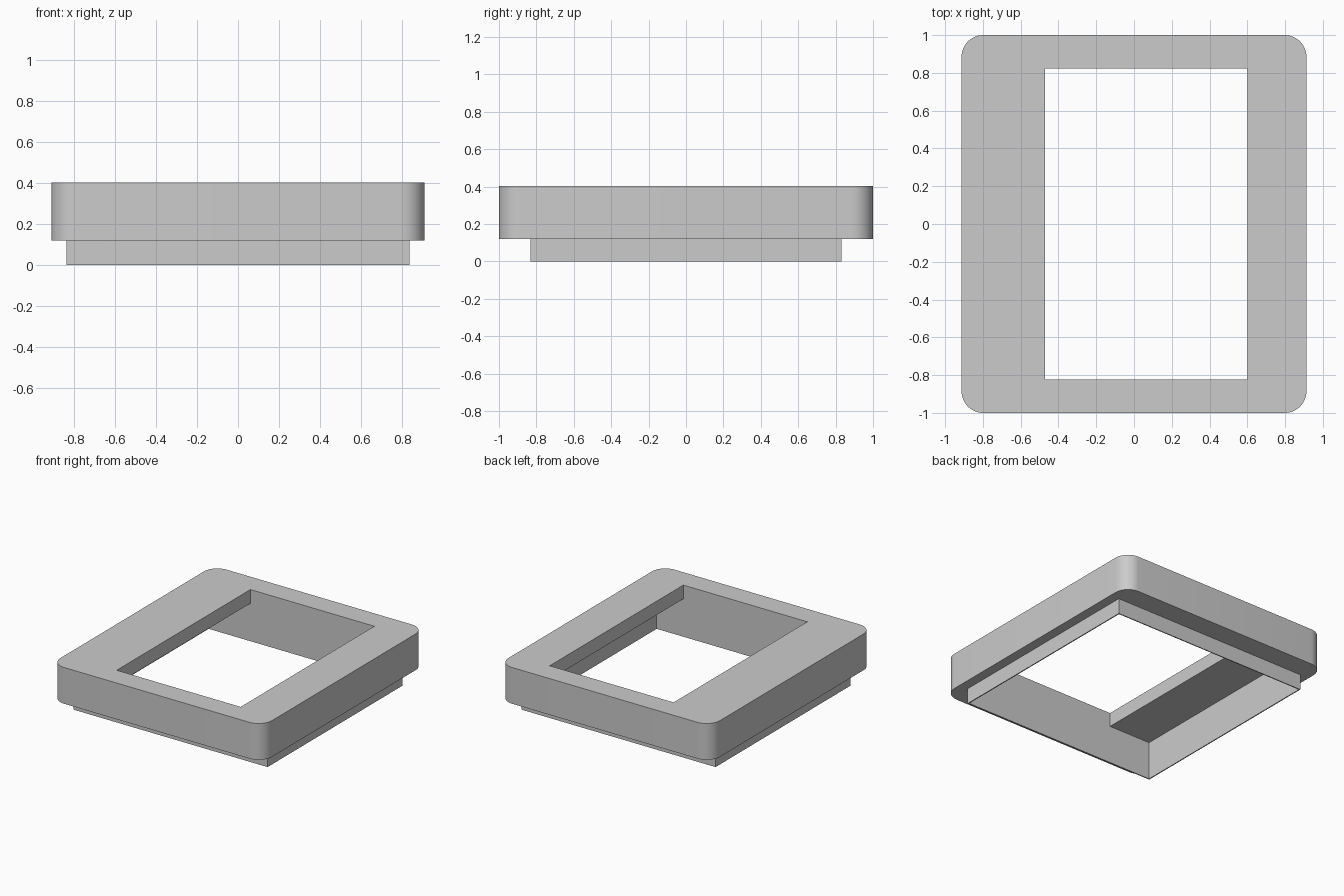
import bpy
import bmesh
from math import cos, sin, pi

cube = bpy.data.objects.get("Cube")
if cube:
    bpy.data.objects.remove(cube, do_unlink=True)

grey = bpy.data.materials.new("plain grey")
grey.use_nodes = True
colour = (0.6, 0.6, 0.6, 1)
grey.diffuse_color = colour
grey.node_tree.nodes["Principled BSDF"].inputs["Base Color"].default_value = colour

HALF_X, HALF_Y, RADIUS = 0.913, 1.0, 0.115
LIP_X, LIP_Y = 0.838, 0.832
CAVITY_X, CAVITY_Y = 0.83, 0.824
SHOULDER, CEILING, TOP = 0.12, 0.295, 0.403


def rectangle(x0, x1, y0, y1):
    return [(x0, y0), (x1, y0), (x1, y1), (x0, y1)]


def rounded_rectangle(hx, hy, r, steps=12):
    points = []
    for i, (sx, sy) in enumerate(((1, 1), (-1, 1), (-1, -1), (1, -1))):
        for k in range(steps + 1):
            a = (i + k / steps) * pi / 2
            points.append((sx * (hx - r) + r * cos(a), sy * (hy - r) + r * sin(a)))
    return points


def frame(name, outer, inner, z0, z1):
    """Extruded ring between two closed outlines."""
    bm = bmesh.new()
    edges = []
    for outline in (outer, inner):
        verts = [bm.verts.new((x, y, z0)) for x, y in outline]
        edges += [bm.edges.new((v, verts[i - 1])) for i, v in enumerate(verts)]
    bmesh.ops.triangle_fill(bm, edges=edges, use_beauty=True)
    base = list(bm.faces)
    result = bmesh.ops.extrude_face_region(bm, geom=base, use_keep_orig=True)
    raised = [g for g in result["geom"] if isinstance(g, bmesh.types.BMVert)]
    bmesh.ops.translate(bm, verts=raised, vec=(0, 0, z1 - z0))
    bmesh.ops.recalc_face_normals(bm, faces=bm.faces)
    mesh = bpy.data.meshes.new(name)
    bm.to_mesh(mesh)
    bm.free()
    mesh.materials.append(grey)
    obj = bpy.data.objects.new(name, mesh)
    bpy.context.collection.objects.link(obj)
    bpy.ops.object.select_all(action="DESELECT")
    obj.select_set(True)
    bpy.context.view_layer.objects.active = obj
    bpy.ops.object.shade_smooth_by_angle(angle=pi / 6)
    return obj


body = rounded_rectangle(HALF_X, HALF_Y, RADIUS)
cavity = rectangle(-CAVITY_X, CAVITY_X, -CAVITY_Y, CAVITY_Y)
window = rectangle(-0.47, 0.6, -CAVITY_Y, CAVITY_Y)
lip = rectangle(-LIP_X, LIP_X, -LIP_Y, LIP_Y)

# Top plate with the off-centre window
frame("top_plate", body, window, CEILING, TOP)
# Rounded outer wall around the hollow
frame("outer_wall", body, cavity, SHOULDER, CEILING)
# Thin lip reaching down to the ground
frame("lower_lip", lip, cavity, 0, SHOULDER)
